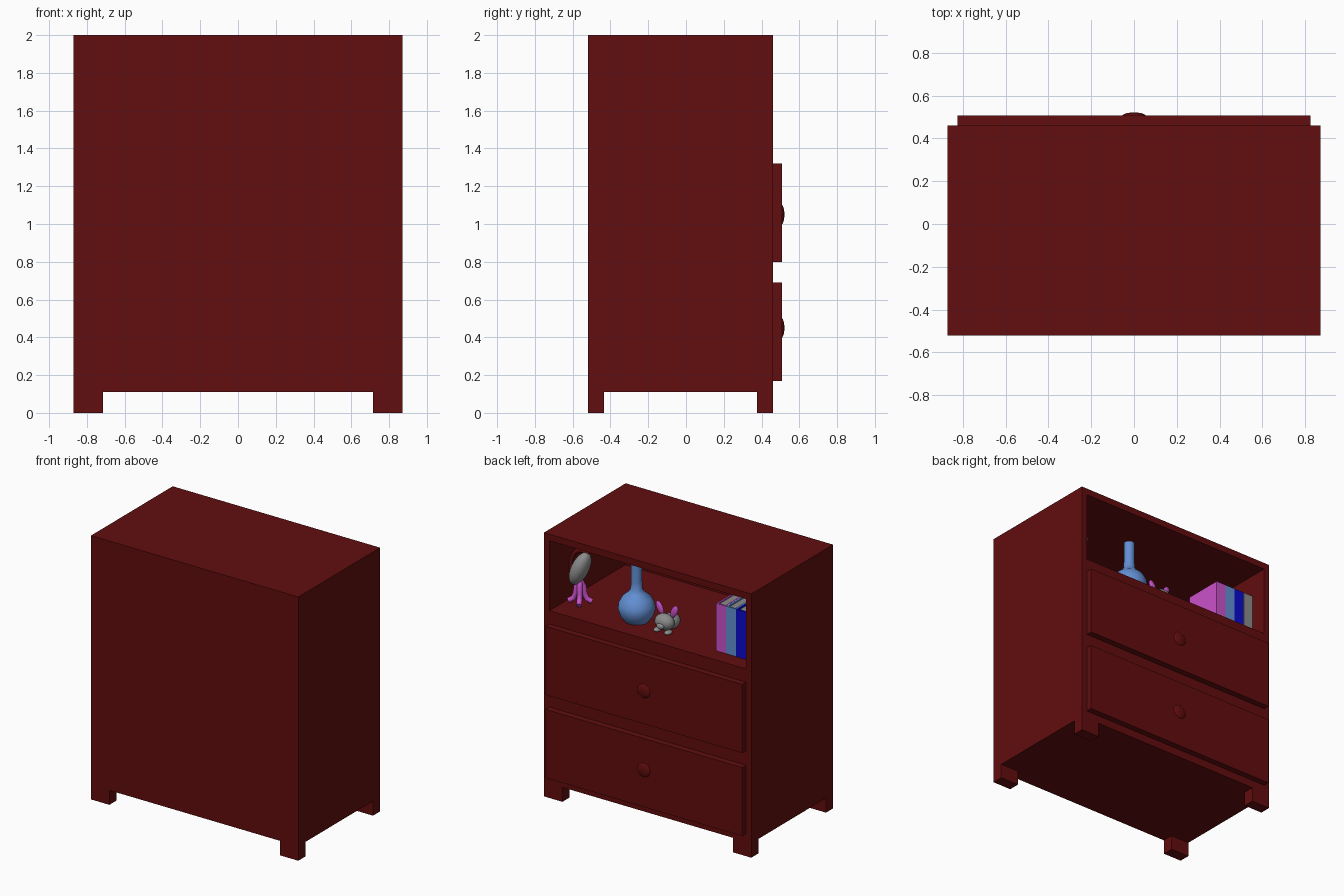
import bpy, bmesh, math
from mathutils import Matrix, Vector

if "Cube" in bpy.data.objects:
    bpy.data.objects.remove(bpy.data.objects["Cube"])


def material(name, rgb):
    m = bpy.data.materials.new(name)
    m.diffuse_color = (*rgb, 1)
    m.use_nodes = True
    m.node_tree.nodes["Principled BSDF"].inputs["Base Color"].default_value = m.diffuse_color
    return m


WOOD = material("dark red wood", (0.122, 0.004, 0.0045))
SKY = material("soft blue", (0.125, 0.28, 0.66))
PINK = material("orchid pink", (0.60, 0.085, 0.60))
BLUE = material("deep blue", (0.003, 0.003, 0.62))
GREY = material("grey", (0.26, 0.26, 0.26))


def finish(name, bm, mat, smooth=False):
    bmesh.ops.recalc_face_normals(bm, faces=bm.faces)
    me = bpy.data.meshes.new(name)
    bm.to_mesh(me)
    bm.free()
    me.materials.append(mat)
    ob = bpy.data.objects.new(name, me)
    bpy.context.collection.objects.link(ob)
    if smooth:
        bpy.ops.object.select_all(action='DESELECT')
        ob.select_set(True)
        bpy.context.view_layer.objects.active = ob
        bpy.ops.object.shade_smooth_by_angle(angle=math.radians(40))
    return ob


def boxes(name, spans, mat):
    """One object made of boxes given as (x0, x1, y0, y1, z0, z1)."""
    bm = bmesh.new()
    for x0, x1, y0, y1, z0, z1 in spans:
        m = (Matrix.Translation(((x0 + x1) / 2, (y0 + y1) / 2, (z0 + z1) / 2))
             @ Matrix.Diagonal((x1 - x0, y1 - y0, z1 - z0, 1)))
        bmesh.ops.create_cube(bm, size=1, matrix=m)
    return finish(name, bm, mat)


def ball(name, loc, radii, mat, tilt=(0, 0, 0)):
    bm = bmesh.new()
    rot = (Matrix.Rotation(tilt[2], 4, 'Z') @ Matrix.Rotation(tilt[1], 4, 'Y')
           @ Matrix.Rotation(tilt[0], 4, 'X'))
    bmesh.ops.create_uvsphere(bm, u_segments=20, v_segments=12, radius=1,
                              matrix=Matrix.Translation(loc) @ rot @ Matrix.Diagonal((*radii, 1)))
    return finish(name, bm, mat, True)


def tube(name, pts, radius, mat):
    cu = bpy.data.curves.new(name, 'CURVE')
    cu.dimensions = '3D'
    cu.bevel_depth = radius
    cu.bevel_resolution = 2
    cu.use_fill_caps = True
    sp = cu.splines.new('POLY')
    sp.points.add(len(pts) - 1)
    for p, co in zip(sp.points, pts):
        p.co = (*co, 1)
    cu.materials.append(mat)
    ob = bpy.data.objects.new(name, cu)
    bpy.context.collection.objects.link(ob)
    return ob


# cabinet carcass with an open shelf on the +y side
W, IN, B, F = 0.87, 0.825, -0.52, 0.46
FLOOR = 1.42
boxes("cabinet_body", [
    (-W, -IN, B, F, 0.11, 2), (IN, W, B, F, 0.11, 2),
    (-IN, IN, B, F, 1.95, 2), (-IN, IN, B, F, 0.11, FLOOR),
    (-IN, IN, B, -0.45, FLOOR, 1.95)], WOOD)

# feet
for sx in (-1, 1):
    for y0, y1, side in ((B, -0.435, "front"), (0.375, F, "back")):
        x0, x1 = sorted((sx * 0.715, sx * W))
        boxes(f"{side}_foot", [(x0, x1, y0, y1, 0, 0.11)], WOOD)

# drawers and knobs
for z0 in (0.17, 0.80):
    z1 = z0 + 0.52
    boxes("drawer_front", [(-IN, IN, F, 0.507, z0, z1)], WOOD)
    ball("drawer_knob", (0, 0.503, z0 + (0.28 if z0 < 0.5 else 0.25)), (0.056, 0.018, 0.054), WOOD)

# row of books, spines towards the opening
BW, Y0, Y1, TOP = 0.084, 0.035, 0.335, 1.78
for i, mat in enumerate((PINK, SKY, BLUE, GREY)):
    x1 = -0.488 - i * BW
    x0 = x1 - BW + 0.001
    t = 0.012
    boxes("book_cover", [(x0, x0 + t, Y0, Y1 - t, FLOOR, TOP),
                         (x1 - t, x1, Y0, Y1 - t, FLOOR, TOP),
                         (x0, x1, Y1 - t, Y1, FLOOR, TOP)], mat)
    boxes("book_pages", [(x0 + t, x1 - t, Y0 + 0.012, Y1 - t, FLOOR + 0.01, TOP - 0.01)], GREY)

# round-bodied vase, lathed from a profile
profile = [(0, 0), (0.085, 0), (0.115, 0.04), (0.13, 0.09), (0.125, 0.13), (0.10, 0.175),
           (0.06, 0.21), (0.042, 0.235), (0.038, 0.30), (0.038, 0.44), (0.030, 0.44),
           (0.030, 0.30), (0, 0.28)]
bm = bmesh.new()
vs = [bm.verts.new((0.246 + r, 0.24, FLOOR + z)) for r, z in profile]
es = [bm.edges.new(p) for p in zip(vs, vs[1:])]
bmesh.ops.spin(bm, geom=vs + es, cent=(0.246, 0.24, 0), axis=(0, 0, 1),
               angle=math.tau, steps=32, use_duplicate=False)
bmesh.ops.remove_doubles(bm, verts=bm.verts, dist=0.0005)
finish("vase", bm, SKY, True)

# small toy animal lying beside the vase
TX, TY = -0.02, 0.265
ball("toy_body", (TX, TY - 0.05, 1.475), (0.065, 0.08, 0.055), GREY)
ball("toy_head", (TX, TY + 0.02, 1.495), (0.075, 0.055, 0.06), GREY)
ball("toy_snout", (TX, TY + 0.07, 1.48), (0.03, 0.02, 0.022), GREY)
for s in (-1, 1):
    ball("toy_ear", (TX + s * 0.06, TY - 0.01, 1.575), (0.026, 0.014, 0.052), PINK, (0, s * 0.45, 0))
    ball("toy_paw", (TX + s * 0.045, TY + 0.04, 1.435), (0.025, 0.035, 0.015), GREY)

# ornament by the side wall: grey tilted head on a curling pink stand, red arc behind
OX, OY = 0.72, 0.24
ball("ornament_head", (OX, OY, 1.685), (0.06, 0.075, 0.13), GREY, (0.2, -0.35, 0))
for k in range(4):
    a = math.tau * k / 4 + 0.5
    d = Vector((math.cos(a), math.sin(a), 0))
    base = Vector((OX, OY, FLOOR))
    pts = [base + d * r + Vector((0, 0, z)) for r, z in
           ((0.005, 0.17), (0.025, 0.13), (0.03, 0.08), (0.045, 0.04), (0.08, 0.02))]
    tube("ornament_stand", pts, 0.02, PINK)
arc = []
for k in range(13):
    a = math.radians(60 + 15 * k * 0.9)
    arc.append((OX - 0.10 * math.cos(a), OY - 0.03, 1.67 + 0.14 * math.sin(a)))
tube("ornament_arc", arc, 0.016, WOOD)
